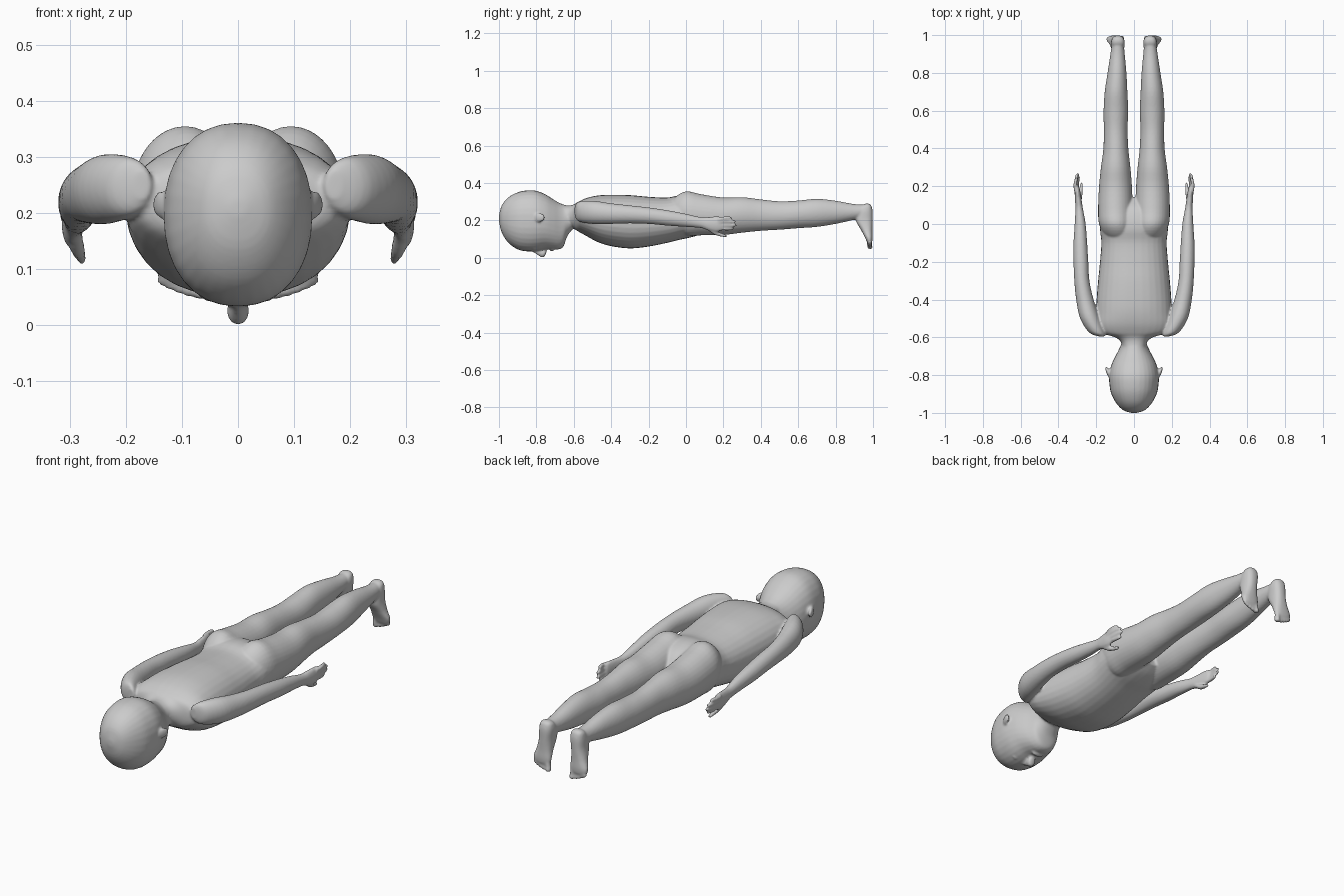
import bpy, bmesh, math
from mathutils import Matrix, Vector

bm = bmesh.new()


def smooth_path(rows, steps=4):
    # Catmull-Rom interpolation through the cross-sections
    v = [Vector(r) for r in rows]
    v = [v[0]] + v + [v[-1]]
    out = []
    for i in range(1, len(v) - 2):
        a, b, c, d = v[i - 1:i + 3]
        for k in range(steps):
            t = k / steps
            out.append(0.5 * (2 * b + (c - a) * t + (2 * a - 5 * b + 4 * c - d) * t * t
                              + (3 * b - a - 3 * c + d) * t ** 3))
    return out + [v[-1]]


def loft(rows, axis='y', mirror=False, power=2.0, n=32):
    # rows: (position on axis, centre x, other centre, radius x, other radius)
    for s in ((1, -1) if mirror else (1,)):
        rings = []
        for p, cx, c, rx, r in smooth_path(rows):
            ring = []
            for k in range(n):
                a = 2 * math.pi * k / n
                ca, sa = math.cos(a), math.sin(a)
                x = s * (cx + max(rx, .001) * math.copysign(abs(ca) ** (2 / power), ca))
                o = c + max(r, .001) * math.copysign(abs(sa) ** (2 / power), sa)
                ring.append(bm.verts.new((x, p, o) if axis == 'y' else (x, o, p)))
            rings.append(ring)
        for r0, r1 in zip(rings, rings[1:]):
            for k in range(n):
                j = (k + 1) % n
                bm.faces.new((r0[k], r0[j], r1[j], r1[k]))
        bm.faces.new(rings[0])
        bm.faces.new(rings[-1])


def ball(loc, size, mirror=False, tilt=0):
    for s in ((1, -1) if mirror else (1,)):
        m = (Matrix.Translation((s * loc[0], loc[1], loc[2])) @ Matrix.Rotation(s * tilt, 4, 'Z')
             @ Matrix.Diagonal((*size, 1)))
        bmesh.ops.create_uvsphere(bm, u_segments=24, v_segments=16, radius=1, matrix=m)


def spans(rows):
    # (y, z low, z high, half width) to centred sections
    return [(y, 0, (lo + hi) / 2, w, (hi - lo) / 2) for y, lo, hi, w in rows]


# head, face pointing down
loft(spans([(-1, .195, .225, .015), (-.985, .135, .28, .058), (-.95, .08, .323, .093),
            (-.9, .045, .35, .12), (-.85, .034, .36, .13), (-.8, .036, .358, .132),
            (-.75, .045, .338, .121), (-.71, .045, .313, .104), (-.68, .045, .295, .088),
            (-.655, .06, .285, .076), (-.635, .115, .28, .068), (-.6, .16, .28, .062)]), power=2.2)

# nose, eyes, lips, ears
loft([(-.835, 0, .052, .01, .012), (-.8, 0, .037, .012, .018), (-.768, 0, .024, .019, .024),
      (-.753, 0, .03, .019, .017), (-.745, 0, .04, .006, .006)])
ball((.048, -.815, .058), (.022, .013, .016), True)
ball((0, -.717, .046), (.03, .012, .012))
ball((.137, -.785, .215), (.01, .032, .024), True, -.35)

# neck and torso
loft(spans([(-.68, .17, .285, .06), (-.63, .162, .28, .066), (-.6, .155, .285, .1),
            (-.575, .14, .3, .175), (-.53, .115, .32, .2), (-.47, .083, .333, .2),
            (-.4, .062, .337, .198), (-.3, .05, .335, .19), (-.2, .06, .326, .18),
            (-.1, .08, .322, .173), (-.03, .097, .335, .18), (.03, .11, .33, .18),
            (.09, .13, .305, .15), (.14, .16, .25, .08)]), power=2.2)

# legs with buttocks
loft([(-.09, .08, .24, .03, .03), (-.06, .085, .24, .07, .082), (0, .094, .237, .091, .118),
      (.08, .098, .23, .092, .11), (.2, .098, .222, .087, .1), (.3, .097, .229, .078, .095),
      (.4, .096, .228, .066, .084), (.5, .097, .226, .063, .076), (.6, .096, .232, .065, .074),
      (.7, .095, .24, .06, .075), (.8, .09, .243, .05, .062), (.9, .087, .245, .038, .042),
      (.97, .085, .25, .03, .034)], mirror=True)

# feet, sole facing +y
loft([(.29, .085, .968, .008, .008), (.28, .085, .966, .028, .024), (.25, .085, .957, .036, .041),
      (.2, .088, .953, .035, .045), (.15, .094, .966, .039, .031), (.11, .1, .977, .046, .021),
      (.085, .1, .981, .042, .014), (.075, .1, .981, .03, .008)], 'z', True, 2.4)

# toes
for x, tip, r in ((.066, .046, .014), (.088, .05, .01), (.105, .056, .0095), (.121, .063, .009),
                  (.135, .071, .0085)):
    loft([(tip, x, .984, .003, .003), (tip + .006, x, .984, r, r), (tip + .02, x, .982, r * .9, r),
          (.11, x * .8 + .02, .979, r, r)], 'z', True, n=12)

# arms with palms
loft([(-.595, .17, .25, .015, .025), (-.575, .195, .247, .042, .052), (-.5, .233, .243, .052, .062),
      (-.4, .26, .236, .046, .055), (-.3, .276, .232, .04, .048), (-.2, .281, .225, .039, .044),
      (-.1, .284, .213, .036, .041), (0, .285, .2, .029, .035), (.08, .29, .188, .02, .029),
      (.12, .294, .182, .018, .036), (.16, .298, .18, .016, .041), (.19, .3, .182, .012, .037),
      (.2, .3, .182, .008, .03)], mirror=True)

# fingers
for z, tip, x in ((.212, .245, .308), (.194, .265, .305), (.174, .27, .301), (.155, .255, .296)):
    loft([(.17, x, .18 + (z - .18) * .8, .01, .01), (.21, x + .003, z, .0095, .0095),
          (tip - .008, x - .002, z, .0085, .0085), (tip, x - .004, z, .003, .003)],
         mirror=True, n=12)

# thumbs
loft([(.105, .29, .168, .012, .012), (.15, .286, .138, .013, .014), (.19, .28, .122, .0095, .01),
      (.212, .278, .117, .008, .008), (.22, .278, .116, .003, .003)], mirror=True, n=12)

bmesh.ops.recalc_face_normals(bm, faces=bm.faces)
mesh = bpy.data.meshes.new("body")
bm.to_mesh(mesh)
bm.free()
body = bpy.data.objects.new("body", mesh)
bpy.context.collection.objects.link(body)

# fuse all parts into one soft skin
fuse = body.modifiers.new("fuse", 'REMESH')
fuse.mode = 'VOXEL'
fuse.voxel_size = .0055
fuse.use_smooth_shade = True
soft = body.modifiers.new("soften", 'SMOOTH')
soft.factor = .5
soft.iterations = 5
